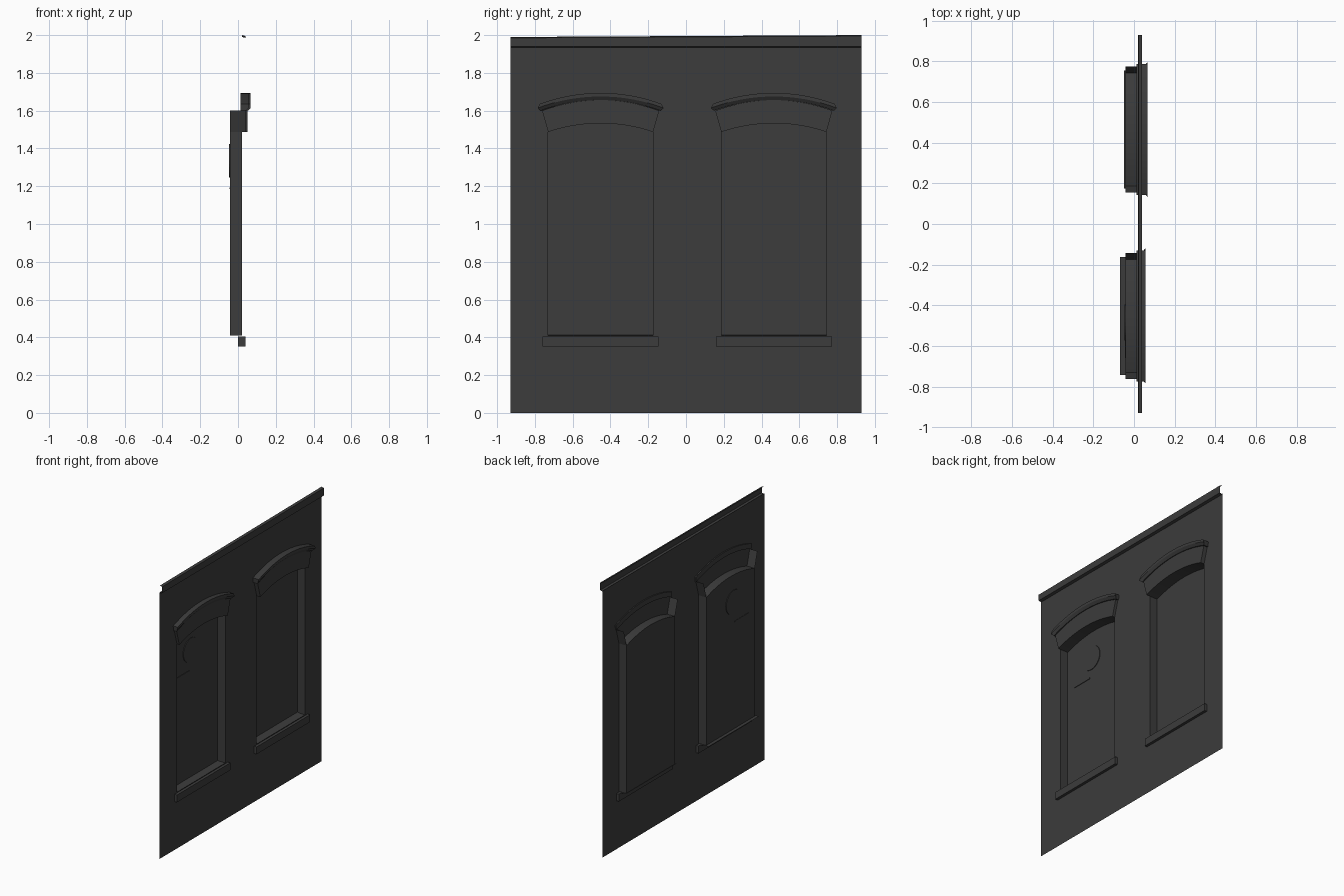
import bpy, bmesh, math
from mathutils import Vector

if "Cube" in bpy.data.objects:
    bpy.data.objects.remove(bpy.data.objects["Cube"])

grey = bpy.data.materials.new("dark_grey_masonry")
grey.use_nodes = True
colour = (0.045, 0.045, 0.045, 1)
grey.diffuse_color = colour
grey.node_tree.nodes["Principled BSDF"].inputs["Base Color"].default_value = colour

WALL_X = 0.02
PANE_X = -0.042
SEGMENTS = 16


def finish(name, bm, solid=False, smooth=False):
    if solid:
        bmesh.ops.recalc_face_normals(bm, faces=bm.faces)
    mesh = bpy.data.meshes.new(name)
    bm.to_mesh(mesh)
    bm.free()
    mesh.materials.append(grey)
    obj = bpy.data.objects.new(name, mesh)
    bpy.context.collection.objects.link(obj)
    if smooth:
        bpy.ops.object.select_all(action='DESELECT')
        obj.select_set(True)
        bpy.context.view_layer.objects.active = obj
        bpy.ops.object.shade_smooth_by_angle(angle=math.radians(30))
    return obj


def loft(name, rings, closed=False, smooth=False):
    """Skin neighbouring point rows; closed joins the rows into a capped tube."""
    bm = bmesh.new()
    rows = [[bm.verts.new(p) for p in ring] for ring in rings]
    pairs = list(zip(rows, rows[1:]))
    if closed:
        pairs.append((rows[-1], rows[0]))
    for a, b in pairs:
        for i in range(len(a) - 1):
            bm.faces.new((a[i], a[i + 1], b[i + 1], b[i]))
    if closed:
        bm.faces.new([r[0] for r in rows])
        bm.faces.new([r[-1] for r in reversed(rows)])
    return finish(name, bm, closed, smooth)


def arch(cy, half, z_end, z_mid):
    """Points (y, z) on a shallow circular arch, from -y to +y."""
    rise = z_mid - z_end
    radius = (half * half + rise * rise) / (2 * rise)
    spread = math.asin(half / radius)
    angles = [spread * (2 * i / SEGMENTS - 1) for i in range(SEGMENTS + 1)]
    return [(cy + radius * math.sin(a), z_mid - radius + radius * math.cos(a))
            for a in angles]


def at_x(x, points):
    return [(x, y, z) for y, z in points]


def opening(cy):
    return [(cy - 0.278, 0.41)] + arch(cy, 0.278, 1.487, 1.533) + [(cy + 0.278, 0.41)]


def box(name, low, high):
    bm = bmesh.new()
    bmesh.ops.create_cube(bm, size=1)
    for v in bm.verts:
        v.co = Vector([(a + b) / 2 + c * (b - a) for a, b, c in zip(low, high, v.co)])
    return finish(name, bm, True)


windows = (("right", -0.452, -0.006, -0.07), ("left", 0.465, 0.004, -0.048))

# Wall sheet with two arched openings
bm = bmesh.new()
loops = [[(-0.93, 0), (0.93, 0), (0.93, 1.94), (-0.93, 1.94)]]
loops += [opening(w[1]) for w in windows]
for loop in loops:
    verts = [bm.verts.new(p) for p in at_x(WALL_X, loop)]
    for i, v in enumerate(verts):
        bm.edges.new((v, verts[i - 1]))
bmesh.ops.triangle_fill(bm, use_beauty=True, edges=bm.edges[:], normal=(1, 0, 0))
for f in bm.faces:
    f.normal_update()
    if f.normal.x < 0:
        f.normal_flip()
finish("wall", bm)

# Cornice: an open channel along the top edge
profile = [(0.02, 1.935), (0.04, 1.94), (0.04, 1.985), (0.022, 1.99)]
loft("cornice", [[(x, y, z + (0.01 if y > 0 and z > 1.98 else 0)) for y in (-0.93, 0.93)]
                 for x, z in profile])

for side, cy, dx, floor_x in windows:
    front = 0.045 + dx
    outline = opening(cy)
    soffit = arch(cy, 0.278, 1.487, 1.533)
    crown = arch(cy, 0.31, 1.60, 1.656)

    # Recessed pane and the jambs around it
    bm = bmesh.new()
    bm.faces.new([bm.verts.new(p) for p in reversed(at_x(PANE_X, outline))]).normal_flip()
    finish(side + "_pane", bm)
    for end, y in (("near", outline[0][0]), ("far", outline[-1][0])):
        loft(f"{side}_{end}_jamb", [[(PANE_X, y, 0.41), (PANE_X, y, 1.487)],
                                    [(WALL_X, y, 0.41), (WALL_X, y, 1.487)]])
    loft(side + "_recess_floor", [[(floor_x, cy - 0.29, 0.414), (floor_x, cy + 0.29, 0.414)],
                                  [(WALL_X, cy - 0.29, 0.405), (WALL_X, cy + 0.29, 0.405)]])

    # Flared lintel: front face, curved soffit and side cheeks, open behind
    loft(side + "_lintel_face", [at_x(front, soffit), at_x(front, crown)])
    loft(side + "_lintel_soffit", [at_x(PANE_X, soffit), at_x(front, soffit)], smooth=True)
    for end, i in (("near", 0), ("far", -1)):
        loft(f"{side}_{end}_lintel_cheek",
             [at_x(PANE_X, (soffit[i], crown[i])), at_x(front, (soffit[i], crown[i]))])

    # Projecting hood moulding above the lintel
    hood_low = arch(cy, 0.318, 1.60, 1.656)
    hood_high = arch(cy, 0.322, 1.636, 1.694)
    hood_tip = arch(cy, 0.333, 1.614, 1.675)
    loft(side + "_hood", [at_x(0.012, hood_low), at_x(0.05 + dx, hood_low),
                          at_x(0.063 + dx, hood_tip), at_x(0.063 + dx, hood_high),
                          at_x(0.012, hood_high)], closed=True, smooth=True)

    # Sill
    box(side + "_sill", (0.0, cy - 0.307, 0.352), (0.04, cy + 0.307, 0.405))

# Thin round plate and rail mark on the right pane
bm = bmesh.new()
bmesh.ops.create_cone(bm, cap_ends=True, segments=32, radius1=0.088, radius2=0.088, depth=0.009)
for v in bm.verts:
    v.co = Vector((PANE_X + v.co.z, v.co.x - 0.485, v.co.y + 1.335))
finish("round_plate", bm, True)
box("pane_rail", (PANE_X - 0.002, -0.66, 1.185), (PANE_X + 0.004, -0.5, 1.192))
